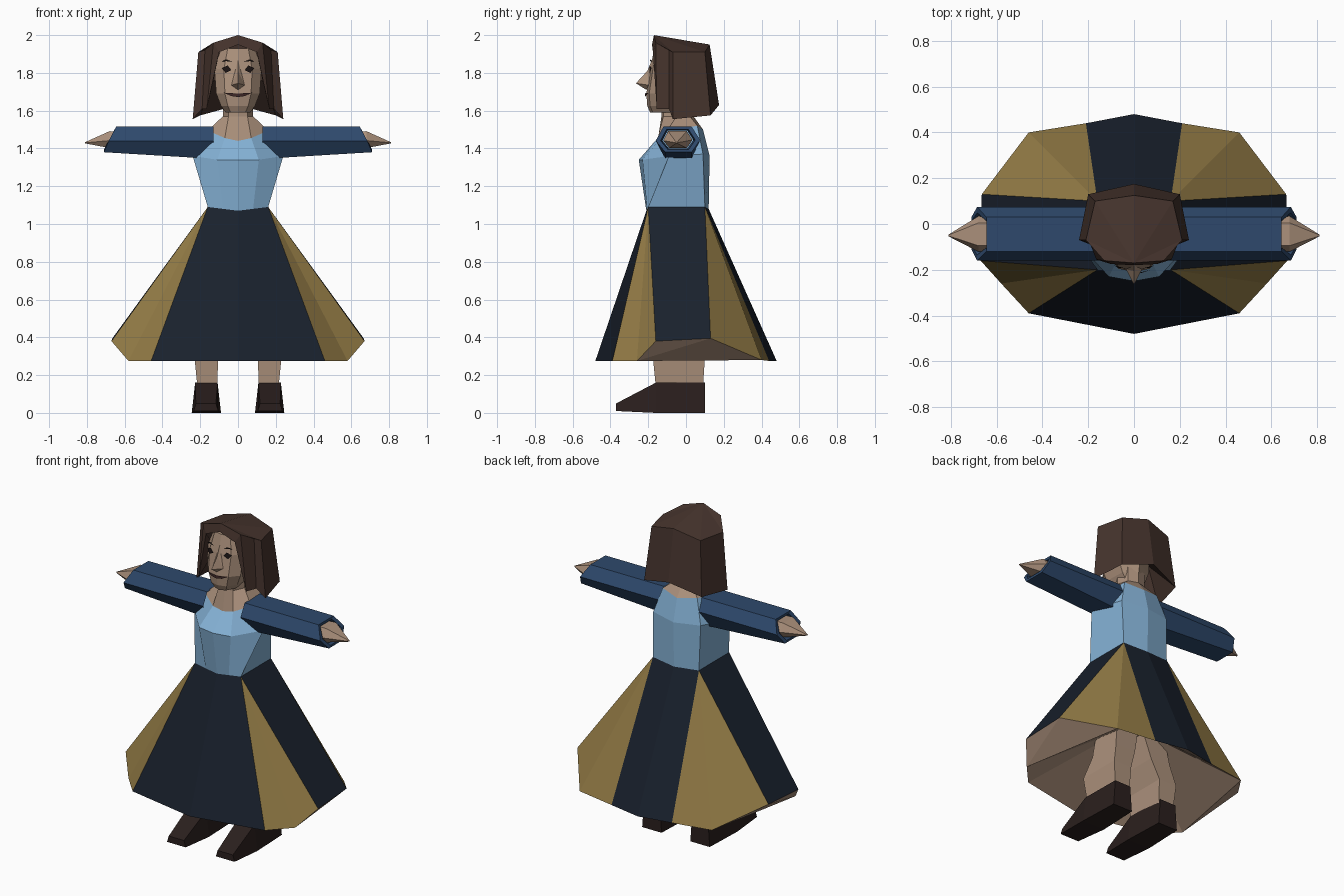
import bpy, bmesh

if "Cube" in bpy.data.objects:
    bpy.data.objects.remove(bpy.data.objects["Cube"])


def material(name, rgb):
    lin = [((c / 255 + 0.055) / 1.055) ** 2.4 for c in rgb]
    m = bpy.data.materials.new(name)
    m.diffuse_color = (*lin, 1)
    m.use_nodes = True
    m.node_tree.nodes["Principled BSDF"].inputs["Base Color"].default_value = m.diffuse_color
    return m


SKIN = material("skin", (172, 145, 124))
HAIR = material("hair", (70, 52, 45))
BODICE = material("bodice_blue", (133, 178, 214))
NAVY = material("navy", (25, 33, 45))
GOLD = material("gold", (148, 124, 70))
SLEEVE = material("sleeve_blue", (46, 73, 108))
SHOE = material("shoe_brown", (42, 31, 29))
DARK = material("dark", (28, 20, 20))
LIP = material("lip", (60, 38, 38))


def half_mesh(name, verts, faces, mats, slots=None):
    """Build the x > 0 half of a part and mirror it."""
    bm = bmesh.new()
    vs = [bm.verts.new(v) for v in verts]
    for i, f in enumerate(faces):
        face = bm.faces.new([vs[k] for k in f])
        face.material_index = slots[i] if slots else 0
    bmesh.ops.recalc_face_normals(bm, faces=bm.faces)
    me = bpy.data.meshes.new(name)
    bm.to_mesh(me)
    bm.free()
    for m in mats:
        me.materials.append(m)
    ob = bpy.data.objects.new(name, me)
    bpy.context.collection.objects.link(ob)
    mod = ob.modifiers.new("mirror", 'MIRROR')
    mod.merge_threshold = 0.0005
    return ob


def loft(name, rings, mat, closed=False, cap_start=False, cap_end=False):
    """Bridge successive rings of equal point count."""
    n = len(rings[0])
    verts = [p for r in rings for p in r]
    faces = []
    for r in range(len(rings) - 1):
        for i in range(n if closed else n - 1):
            j = (i + 1) % n
            faces.append((r * n + i, r * n + j, (r + 1) * n + j, (r + 1) * n + i))
    if cap_start:
        faces.append(tuple(range(n)))
    if cap_end:
        faces.append(tuple(range(len(verts) - n, len(verts))))
    return half_mesh(name, verts, faces, [mat])


# Skirt: six-point waist fanning out to a wide hem, gold gores between navy panels
waist = [(0, -.21, 1.07), (.16, -.20, 1.09), (.16, .10, 1.09), (0, .12, 1.08)]
hem = [(0, -.48, .275), (.46, -.39, .275), (.58, -.26, .275), (.67, -.16, .38),
       (.665, .13, .395), (.46, .40, .28), (.21, .44, .275), (0, .48, .275)]
half_mesh("skirt", waist + hem,
          [(0, 1, 5, 4), (1, 5, 6), (1, 6, 7), (1, 2, 8, 7),
           (2, 8, 9), (2, 9, 10), (2, 3, 11, 10)],
          [NAVY, GOLD], [0, 1, 1, 0, 1, 1, 0])

# Skirt underside: flaps below the raised sides, then rising to the hips
half_mesh("skirt_underside", hem + [(0, -.03, .66)],
          [(0, 1, 8), (1, 2, 8), (2, 3, 4), (2, 4, 5), (2, 5, 8), (5, 6, 8), (6, 7, 8)], [SKIN])

# Bodice
neckline = [(0, -.15, 1.44), (.07, -.15, 1.455), (.16, -.10, 1.495), (.12, .06, 1.52), (0, .09, 1.50)]
loft("bodice", [
    [waist[0], (.08, -.206, 1.08), waist[1], waist[2], waist[3]],
    [(0, -.25, 1.34), (.11, -.23, 1.34), (.24, -.09, 1.36), (.165, .09, 1.37), (0, .125, 1.36)],
    neckline], BODICE)

# Shoulders and neck
loft("neck", [
    neckline,
    [(0, -.13, 1.57), (.05, -.12, 1.57), (.08, -.05, 1.57), (.06, .02, 1.57), (0, .04, 1.57)],
    [(0, -.13, 1.66), (.05, -.12, 1.66), (.08, -.05, 1.66), (.06, .02, 1.66), (0, .04, 1.66)],
], SKIN)


# Head
def head_ring(z, yf, w, yb):
    return [(0, yf, z), (.6 * w, yf + .015, z), (w, yf + .07, z), (.95 * w, 0, z), (0, yb, z)]


loft("head", [head_ring(1.59, -.19, .065, .02), head_ring(1.625, -.205, .09, .04),
              head_ring(1.69, -.21, .115, .05), head_ring(1.82, -.19, .125, .07),
              head_ring(1.93, -.168, .09, .04)], SKIN, cap_start=True, cap_end=True)

# Nose
half_mesh("nose", [(0, -.18, 1.87), (0, -.205, 1.81), (0, -.265, 1.745), (.035, -.198, 1.735), (0, -.21, 1.71)],
          [(0, 1, 3), (1, 2, 3), (2, 3, 4)], [SKIN])

# Eyes, brows and mouth
half_mesh("eyes", [(.035, -.194, 1.815), (.055, -.192, 1.84), (.085, -.182, 1.825), (.065, -.192, 1.80)],
          [(0, 1, 2, 3)], [DARK])
half_mesh("brows", [(.03, -.192, 1.858), (.06, -.188, 1.872), (.09, -.175, 1.86), (.06, -.188, 1.862)],
          [(0, 1, 2, 3)], [DARK])
half_mesh("mouth", [(0, -.216, 1.69), (.035, -.213, 1.693), (.075, -.2, 1.695),
                    (.035, -.213, 1.677), (0, -.218, 1.672)], [(0, 1, 2, 3, 4)], [LIP])

# Bobbed hair: a front strand stepped inside the longer side panel
half_mesh("hair", [
    (0, -.17, 2.0), (.13, -.16, 1.96), (.21, -.07, 1.91), (.17, .10, 1.91), (0, .125, 1.95),
    (.165, -.155, 1.61), (.24, -.07, 1.555), (.20, .13, 1.575), (0, .175, 1.63),
    (0, -.18, 1.95), (.10, -.175, 1.91), (0, .03, 1.78), (.13, -.03, 1.76),
    (.19, -.09, 1.61), (.175, -.09, 1.92)],
    [(0, 1, 2), (0, 2, 3), (0, 3, 4), (1, 5, 13, 14), (1, 14, 2), (14, 13, 6, 2),
     (2, 6, 7, 3), (3, 7, 8, 4), (0, 9, 10, 1), (1, 10, 5), (10, 5, 12),
     (5, 13, 12), (13, 6, 12), (6, 7, 12), (7, 8, 11, 12)], [HAIR])

# Sleeves: hexagonal tubes with slanted open cuffs
hexagon = [(-.12, 1.515), (.03, 1.515), (.075, 1.445), (.03, 1.38), (-.11, 1.38), (-.16, 1.44)]


def sleeve_ring(xs, scale=1.0, drop=0.0):
    return [(x, -.045 + (y + .045) * scale, 1.445 + (z - 1.445) * scale - (drop if z < 1.4 else 0))
            for x, (y, z) in zip(xs, hexagon)]


cuff = (.645, .645, .685, .71, .71, .685)
loft("sleeve", [sleeve_ring([.13] * 6, 1, .035), sleeve_ring(cuff),
                sleeve_ring(cuff, .78), sleeve_ring([.55] * 6, .7)], SLEEVE, closed=True)

# Hands: pointed mitts
loft("hand", [sleeve_ring([.55] * 6, .6), sleeve_ring([.68] * 6, .66),
              [(.81, -.05 + dy, 1.43 + dz) for dy, dz in
               ((-.002, .003), (.002, .003), (.004, 0), (.002, -.003), (-.002, -.003), (-.004, 0))]],
     SKIN, closed=True, cap_start=True, cap_end=True)


# Legs
def box_ring(x0, x1, y0, y1, z):
    return [(x0, y0, z), (x1, y0, z), (x1, y1, z), (x0, y1, z)]


loft("leg", [box_ring(.11, .215, -.16, .09, .14), box_ring(.105, .23, -.175, .10, .29),
             box_ring(.06, .20, -.13, .08, .42), box_ring(.02, .18, -.12, .06, .58)],
     SKIN, closed=True)


# Shoes
def shoe_ring(x0, x1, y, z0, z1, inset):
    return [(x0, y, z0), (x1, y, z0), (x1 - inset, y, z1), (x0 + inset, y, z1)]


loft("shoe", [shoe_ring(.10, .235, .10, 0, .16, .012), shoe_ring(.09, .245, -.16, 0, .16, .018),
              shoe_ring(.105, .235, -.37, .01, .05, .012)],
     SHOE, closed=True, cap_start=True, cap_end=True)
